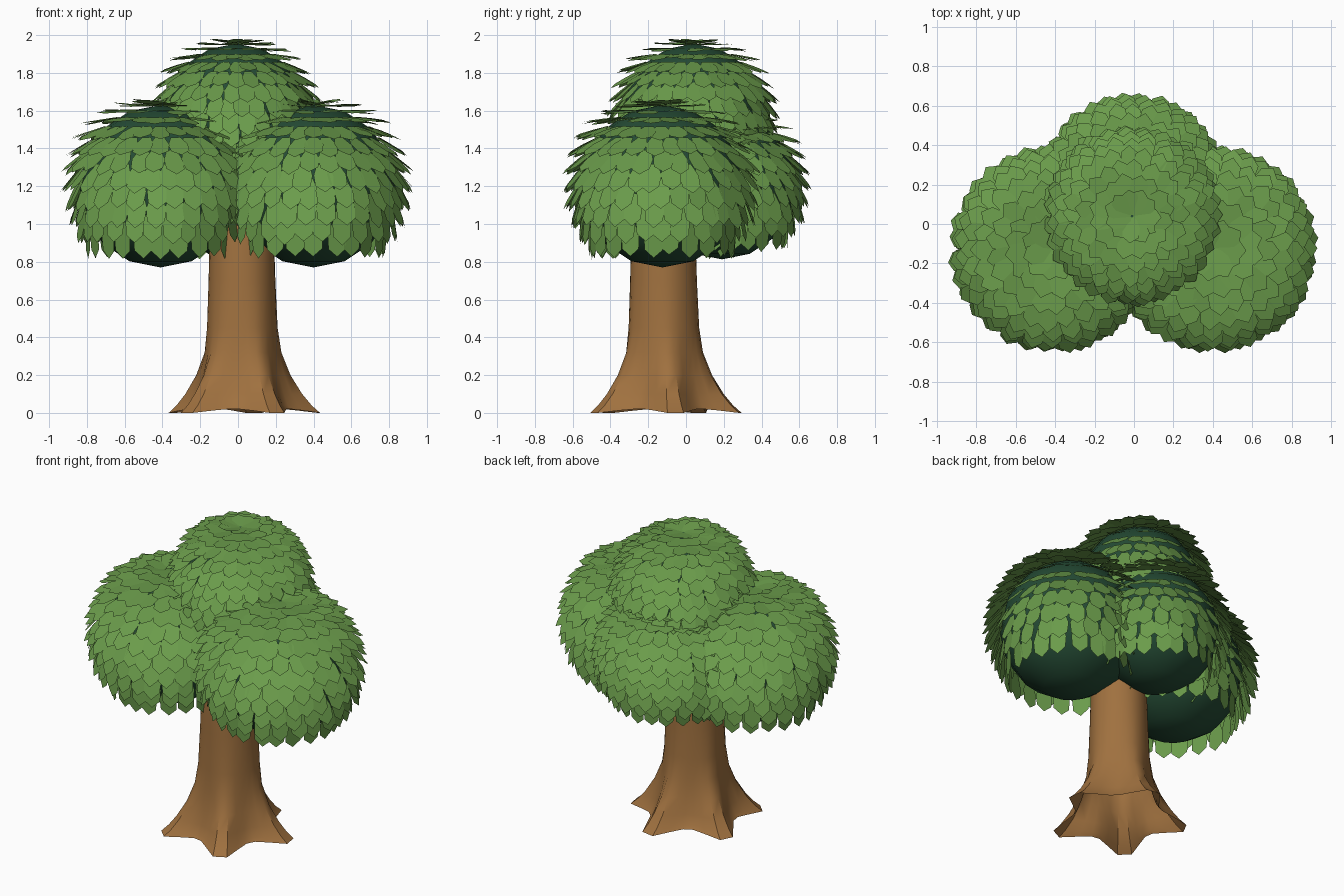
import bpy, bmesh, random
from math import sin, cos, pi, radians
from mathutils import Vector

if "Cube" in bpy.data.objects:
    bpy.data.objects.remove(bpy.data.objects["Cube"])

random.seed(4)


def material(name, rgb):
    m = bpy.data.materials.new(name)
    m.diffuse_color = (*rgb, 1)
    m.use_nodes = True
    m.node_tree.nodes["Principled BSDF"].inputs["Base Color"].default_value = m.diffuse_color
    return m


BARK = material("bark", (0.35, 0.165, 0.05))
LEAF = material("leaf", (0.145, 0.33, 0.07))
DARK = material("leaf_shadow", (0.018, 0.07, 0.035))


def finish(bm, name, mat, smooth=None):
    me = bpy.data.meshes.new(name)
    bm.to_mesh(me)
    bm.free()
    ob = bpy.data.objects.new(name, me)
    bpy.context.collection.objects.link(ob)
    me.materials.append(mat)
    if smooth:
        bpy.ops.object.select_all(action='DESELECT')
        ob.select_set(True)
        bpy.context.view_layer.objects.active = ob
        bpy.ops.object.shade_smooth_by_angle(angle=radians(smooth))
    return ob


def polar(t, a, r):
    return Vector((sin(t) * cos(a), sin(t) * sin(a), cos(t))) * r


# Trunk: lofted rings flaring into five blunt roots, open at the bottom
def trunk():
    # height, root radius, valley radius
    profile = [(0.0, 0.415, 0.28), (0.04, 0.37, 0.262), (0.1, 0.32, 0.24),
               (0.2, 0.258, 0.212), (0.32, 0.21, 0.193), (0.45, 0.19, 0.184),
               (0.7, 0.178, 0.176), (0.95, 0.17, 0.17), (1.3, 0.14, 0.14)]
    weights = [1, 0.35, 0, 0, 0.35, 1]
    bm = bmesh.new()
    rings = []
    for z, root, valley in profile:
        ring = []
        for i in range(30):
            w = weights[i % 6]
            r = valley + (root - valley) * w
            a = radians(15 + 12 * i)
            lift = 0.02 * (1 - w) if z == 0 else 0
            ring.append(bm.verts.new((0.02 + r * cos(a), -0.12 + r * sin(a), z + lift)))
        rings.append(ring)
    for lo, hi in zip(rings, rings[1:]):
        for i in range(30):
            j = (i + 1) % 30
            bm.faces.new((lo[i], lo[j], hi[j], hi[i]))
    bm.faces.new(rings[-1])
    finish(bm, "trunk", BARK, 40)


# Leaf clump: dark core ball shingled with overlapping pointed leaves
def clump(name, centre, s):
    c = Vector(centre)
    bm = bmesh.new()
    bmesh.ops.create_uvsphere(bm, u_segments=16, v_segments=8, radius=0.43 * s)
    bmesh.ops.translate(bm, verts=bm.verts, vec=c)
    finish(bm, name + "_core", DARK, 60)

    outline = [(0, -0.025), (0.4, -0.052), (0.78, -0.048), (1, 0),
               (0.78, 0.048), (0.4, 0.052), (0, 0.025)]
    bm = bmesh.new()
    rows = 12
    for k in range(rows):
        t0 = radians(1 + 115 * k / (rows - 1))
        t1 = t0 + radians(19)
        n = max(6, round(2 * pi * 0.52 * sin(t1) / 0.103))
        tip_r = 0.45 + 0.085 * min(1, t1 / radians(50))
        for i in range(n):
            a = 2 * pi * (i + 0.5 * (k % 2) + random.uniform(-0.13, 0.13)) / n
            dt = radians(random.uniform(-1.2, 1.2))
            root = polar(t0, a, 0.432)
            tip = polar(t1 + dt, a + random.uniform(-0.02, 0.02),
                        tip_r + random.uniform(-0.012, 0.008))
            side = Vector((-sin(a), cos(a), 0))
            side += polar(t0, a, random.uniform(-0.12, 0.12))
            bm.faces.new([bm.verts.new(c + s * (root.lerp(tip, u) + side * w))
                          for u, w in outline])
    finish(bm, name + "_leaves", LEAF)


trunk()
clump("left_clump", (-0.41, -0.125, 1.2), 1.0)
clump("right_clump", (0.40, -0.125, 1.2), 1.0)
clump("back_clump", (-0.01, 0.19, 1.2), 0.9)
clump("top_clump", (-0.01, 0.04, 1.585), 0.86)
